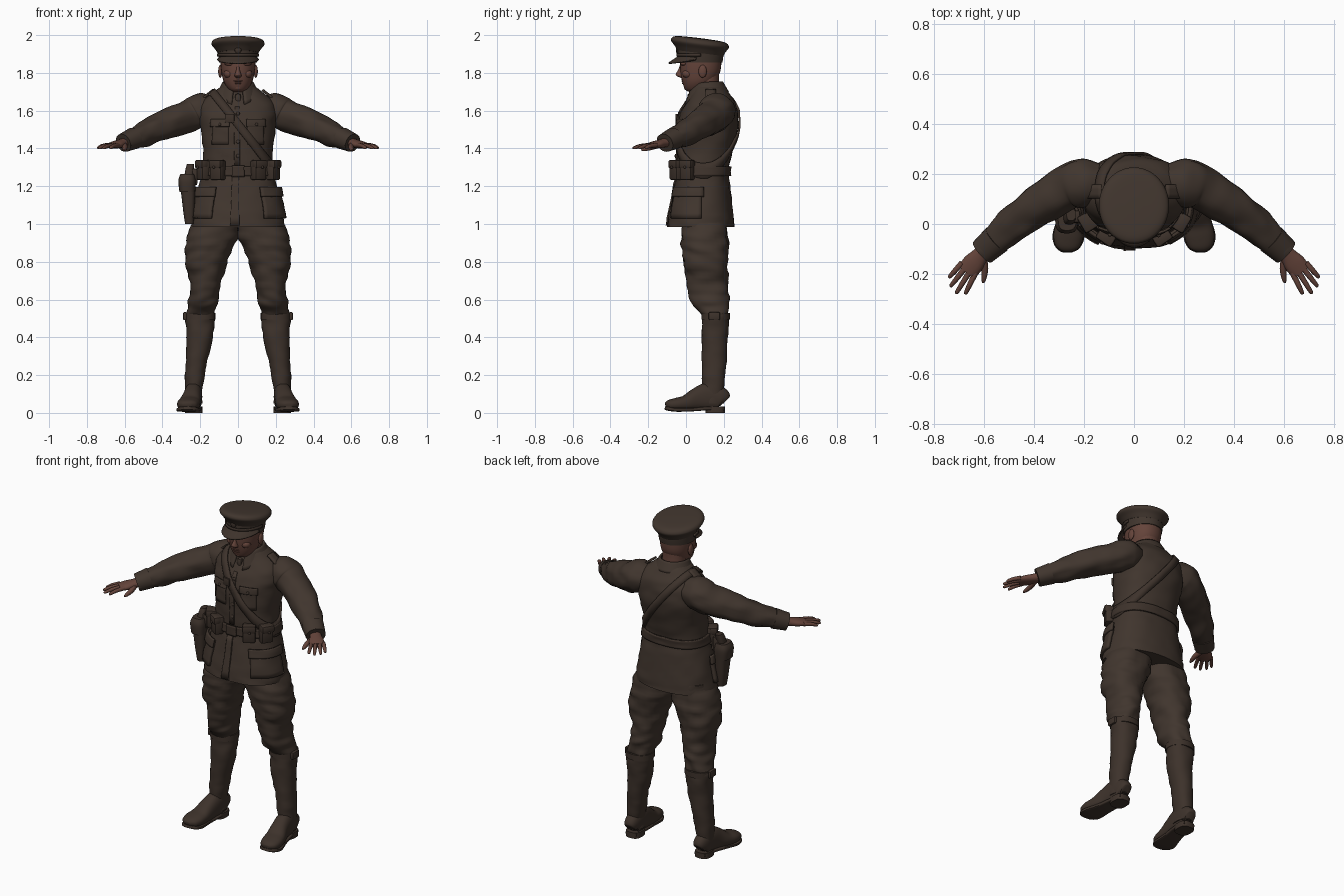
import bpy, bmesh, math
from math import sin, cos, pi, radians
from mathutils import Vector, Matrix, noise
from mathutils.bvhtree import BVHTree

if "Cube" in bpy.data.objects:
    bpy.data.objects.remove(bpy.data.objects["Cube"])

X, Y, Z = Vector((1, 0, 0)), Vector((0, 1, 0)), Vector((0, 0, 1))


def material(name, rgb):
    m = bpy.data.materials.new(name)
    m.use_nodes = True
    m.diffuse_color = (*rgb, 1)
    m.node_tree.nodes["Principled BSDF"].inputs["Base Color"].default_value = (*rgb, 1)
    return m


CLOTH = material("khaki brown cloth", (0.052, 0.036, 0.027))
LEATHER = material("brown leather", (0.047, 0.032, 0.024))
SKIN = material("skin", (0.13, 0.058, 0.043))


def finish(name, bm, mat, angle=40):
    bmesh.ops.recalc_face_normals(bm, faces=bm.faces)
    me = bpy.data.meshes.new(name)
    bm.to_mesh(me)
    bm.free()
    me.materials.append(mat)
    me.shade_smooth()
    me.set_sharp_from_angle(angle=radians(angle))
    ob = bpy.data.objects.new(name, me)
    bpy.context.collection.objects.link(ob)
    return ob


def resample(secs, steps):
    """Catmull-Rom curve through the sections."""
    out = []
    for i in range(len(secs) - 1):
        p = [secs[max(0, min(len(secs) - 1, i + k))] for k in (-1, 0, 1, 2)]
        for s in range(steps):
            t = s / steps
            out.append([0.5 * (2 * b + (c - a) * t + (2 * a - 5 * b + 4 * c - d) * t * t
                               + (3 * b - a - 3 * c + d) * t ** 3) for a, b, c, d in zip(*p)])
    return out + [list(secs[-1])]


def loft(name, secs, mat, side=1, along=False, steps=5, segs=28, power=2.2, wrinkle=0, shear=0):
    """Skin rings (x, y, z, half width, half depth); along = rings square to the path."""
    rings = resample(secs, steps)
    bm = bmesh.new()
    loops = []
    for i, r in enumerate(rings):
        c, u, v = Vector(r[:3]), X, Y
        if along:
            d = Vector(rings[min(i + 1, len(rings) - 1)][:3]) - Vector(rings[max(i - 1, 0)][:3])
            u = d.cross(Z).normalized()
            v = u.cross(d).normalized()
        loop = []
        for k in range(segs):
            ct, st = cos(2 * pi * k / segs), sin(2 * pi * k / segs)
            off = (u * max(r[3], .002) * math.copysign(abs(ct) ** (2 / power), ct)
                   + v * max(r[4], .002) * math.copysign(abs(st) ** (2 / power), st))
            p = c + off
            if wrinkle:
                q = p + off.normalized() * wrinkle * noise.noise(Vector((p.x * 14 + p.z * 9, p.y * 9, p.z * 24)))
                p = q
            p.z -= shear * (p.y - .075)
            p.x *= side
            loop.append(bm.verts.new(p))
        loops.append(loop)
    for a, b in zip(loops, loops[1:]):
        for k in range(segs):
            n = (k + 1) % segs
            bm.faces.new((a[k], a[n], b[n], b[k]))
    bm.faces.new(loops[0])
    bm.faces.new(loops[-1])
    return finish(name, bm, mat, 50)


def sheet(name, fn, nu, nv, mat, thick):
    """Thin plate following fn(u, v)."""
    bm = bmesh.new()
    g = [[bm.verts.new(fn(i / nu, j / nv)) for j in range(nv + 1)] for i in range(nu + 1)]
    for i in range(nu):
        for j in range(nv):
            bm.faces.new((g[i][j], g[i + 1][j], g[i + 1][j + 1], g[i][j + 1]))
    ob = finish(name, bm, mat)
    mod = ob.modifiers.new("thickness", "SOLIDIFY")
    mod.thickness, mod.offset = thick, 0
    return ob


def box(name, centre, size, turn, mat, bevel=.01):
    bm = bmesh.new()
    bmesh.ops.create_cube(bm, size=1)
    bmesh.ops.scale(bm, vec=size, verts=bm.verts)
    bmesh.ops.bevel(bm, geom=bm.edges[:], offset=bevel, segments=2, affect='EDGES', profile=.5)
    bmesh.ops.transform(bm, matrix=Matrix.Translation(centre) @ Matrix.Rotation(turn, 4, 'Z'), verts=bm.verts)
    return finish(name, bm, mat, 35)


def ball(name, centre, size, mat):
    bm = bmesh.new()
    bmesh.ops.create_uvsphere(bm, u_segments=16, v_segments=10, radius=1)
    bmesh.ops.scale(bm, vec=size, verts=bm.verts)
    bmesh.ops.translate(bm, vec=centre, verts=bm.verts)
    return finish(name, bm, mat, 80)


# Tunic body
tunic = loft("tunic", [
    (0, .078, .985, .245, .178), (0, .08, 1.05, .238, .17), (0, .087, 1.2, .208, .148),
    (0, .09, 1.28, .19, .135), (0, .098, 1.38, .184, .147), (0, .115, 1.5, .198, .16),
    (0, .122, 1.58, .208, .152), (0, .13, 1.64, .195, .13), (0, .13, 1.69, .14, .1),
    (0, .12, 1.73, .085, .078), (0, .12, 1.74, .05, .05)], CLOTH, segs=48, power=2.35, wrinkle=.006)
body = BVHTree.FromPolygons([v.co for v in tunic.data.vertices], [p.vertices[:] for p in tunic.data.polygons])


def on_tunic(centre, d, off):
    """Point on the tunic, cast outward from inside."""
    p = body.ray_cast(centre, d)[0]
    return (p if p else centre + d * .15) + d * off


def around(deg, z, off):
    a = radians(deg)
    return on_tunic(Vector((0, .09, z)), Vector((sin(a), -cos(a), 0)), off)


def patch(name, a0, a1, z0, z1, off, thick, mat, n=10):
    return sheet(name, lambda u, v: around(a0 + (a1 - a0) * u, z0 + (z1 - z0) * v, off), n, 6, mat, thick)


# Belt, buckle, front edge and buttons
patch("belt", 0, 360, 1.255, 1.305, .008, .012, LEATHER, 48)
patch("belt_buckle", -12, 12, 1.25, 1.31, .018, .01, LEATHER)
patch("front_edge_lower", -12, 2, .992, 1.25, .004, .008, CLOTH)
patch("front_edge_upper", -8, 4, 1.31, 1.62, .003, .007, CLOTH)
for i in range(4):
    ball("tunic_button", around(0, 1.36 + i * .075, .007), (.01, .006, .01), CLOTH)

# Diagonal shoulder strap
strap_mid, strap_dir = Vector((.03, .115, 1.49)), Vector((-.62, 0, .785))
strap_side = strap_dir.cross(Y)


def strap(u, v):
    a = 2 * pi * u
    return on_tunic(strap_mid + strap_side * (v - .5) * .042, strap_dir * cos(a) + Y * sin(a), .008)


sheet("shoulder_strap", strap, 56, 2, LEATHER, .01)
box("strap_buckle", around(-18, 1.56, .014), (.05, .012, .045), radians(-10), LEATHER, .004)


# Fold-down collar
def collar(u, v):
    a = .3 + (2 * pi - .6) * u
    f = abs(cos(a / 2)) ** 6
    return Vector(((.076 + .032 * v) * sin(a), .112 - (.078 + .032 * v + .012 * f * v) * cos(a),
                   1.752 - v * (.055 + .05 * f) - .02 * f))


sheet("collar", collar, 32, 5, CLOTH, .012)
box("tie_knot", (0, .022, 1.665), (.03, .03, .05), 0, CLOTH)

for s, label in ((1, "left"), (-1, "right")):
    # Pockets and shoulder tabs
    patch(label + "_chest_pocket", s * 20, s * 52, 1.42, 1.545, .003, .008, CLOTH)
    patch(label + "_chest_flap", s * 18, s * 54, 1.515, 1.555, .009, .009, CLOTH)
    patch(label + "_skirt_pocket", s * 40, s * 88, 1.03, 1.18, .008, .016, CLOTH)
    patch(label + "_skirt_flap", s * 37, s * 91, 1.145, 1.195, .02, .012, CLOTH)
    ball(label + "_pocket_button", around(s * 36, 1.527, .015), (.008, .008, .008), CLOTH)
    sheet(label + "_shoulder_tab", lambda u, v: on_tunic(
        Vector((0, .13 + (v - .5) * .055, 1.5)),
        Vector((s * sin(.55 + .5 * u), 0, cos(.55 + .5 * u))), .01), 8, 3, CLOTH, .012)

    # Belt pouches with flaps
    for a in (38, 66):
        d = Vector((sin(radians(a * s)), -cos(radians(a * s)), 0))
        p = around(a * s, 1.285, .018)
        box(label + "_pouch", p, (.072, .055, .105), radians(a * s * .9), LEATHER)
        box(label + "_pouch_flap", p + d * .012 + Z * .032, (.076, .044, .045), radians(a * s * .9), LEATHER)
        ball(label + "_pouch_stud", p + d * .036 + Z * .015, (.007, .007, .007), LEATHER)

    # Sleeve and cuff
    loft(label + "_sleeve", [
        (.12, .155, 1.605, .075, .07), (.2, .16, 1.598, .098, .088), (.26, .15, 1.572, .09, .085),
        (.36, .09, 1.535, .082, .078), (.47, .01, 1.488, .07, .068), (.56, -.07, 1.45, .058, .053),
        (.605, -.11, 1.43, .052, .046)], CLOTH, s, True, 7, wrinkle=.011)
    loft(label + "_cuff", [(.55, -.061, 1.454, .062, .057), (.607, -.112, 1.429, .055, .049)],
         CLOTH, s, True, 3)

    # Hand, fingers and thumb
    loft(label + "_palm", [
        (.585, -.092, 1.436, .032, .026), (.615, -.125, 1.427, .034, .023),
        (.645, -.16, 1.42, .043, .02), (.672, -.193, 1.415, .04, .014)], SKIN, s, True, 4, 16)
    for i, tip in enumerate(((.677, -.282), (.714, -.28), (.737, -.252), (.743, -.216))):
        k = Vector((.635 + .018 * i, -.195 + .013 * i, 1.418))
        t = Vector((*tip, 1.402))
        m = k.lerp(t, .55) + Z * .004
        loft(label + "_finger", [(*k, .012, .012), (*m, .0105, .0105), (*k.lerp(t, .92), .008, .008),
                                 (*t, .003, .003)], SKIN, s, True, 3, 10)
    loft(label + "_thumb", [(.605, -.135, 1.42, .016, .016), (.598, -.18, 1.406, .014, .014),
                            (.602, -.22, 1.395, .01, .01), (.605, -.236, 1.391, .004, .004)],
         SKIN, s, True, 3, 10)

    # Flared breeches
    loft(label + "_breeches", [
        (.115, .1, 1.04, .115, .115), (.136, .1, .93, .133, .125), (.163, .103, .83, .118, .122),
        (.17, .11, .72, .092, .112), (.178, .12, .63, .079, .108), (.188, .13, .575, .08, .098),
        (.198, .15, .535, .075, .078), (.2, .155, .5, .06, .06)], CLOTH, s, steps=6, wrinkle=.014)

    # Tall boot: shaft, top strap, foot, sole and heel
    loft(label + "_boot_shaft", [
        (.2, .157, .53, .074, .07), (.2, .157, .5, .077, .072), (.204, .152, .4, .07, .07),
        (.222, .148, .25, .054, .064), (.233, .145, .14, .047, .058), (.235, .14, .05, .045, .06)],
        LEATHER, s, wrinkle=.007)
    loft(label + "_boot_strap", [(.2, .157, .495, .08, .076), (.2, .157, .53, .08, .076)], LEATHER, s, steps=2)
    box(label + "_strap_buckle", (s * .28, .15, .512), (.022, .06, .042), 0, LEATHER, .006)
    loft(label + "_boot_foot", [
        (.233, .205, .06, .03, .035), (.234, .185, .075, .042, .06), (.236, .12, .085, .047, .075),
        (.243, .06, .072, .05, .062), (.255, 0, .052, .058, .042), (.263, -.05, .046, .06, .034),
        (.267, -.09, .042, .048, .026), (.268, -.108, .038, .022, .014)], LEATHER, s, True, 5, 24, 2.4)
    loft(label + "_boot_sole", [
        (.233, .2, .022, .036, .01), (.236, .12, .024, .046, .01), (.25, .03, .018, .052, .01),
        (.263, -.05, .016, .064, .01), (.268, -.095, .022, .048, .01), (.269, -.112, .026, .02, .008)],
        LEATHER, s, True, 4, 20, 5)
    loft(label + "_boot_heel", [(.234, .155, 0, .046, .052), (.234, .155, .035, .046, .052)],
         LEATHER, s, steps=1, power=2.8)

    # Ears, brows, eyes and cheeks
    ball(label + "_ear", (s * .094, .088, 1.808), (.011, .022, .034), SKIN)
    ball(label + "_brow", (s * .038, -.012, 1.848), (.034, .017, .011), SKIN)
    ball(label + "_eye", (s * .036, -.008, 1.829), (.014, .012, .007), SKIN)
    ball(label + "_cheek", (s * .048, .01, 1.795), (.028, .03, .024), SKIN)

# Head and neck
loft("neck", [(0, .125, 1.64, .075, .07), (0, .11, 1.73, .068, .066), (0, .1, 1.82, .07, .075)], SKIN)
loft("head", [
    (0, .05, 1.698, .022, .03), (0, .052, 1.712, .048, .056), (0, .064, 1.75, .074, .083),
    (0, .075, 1.8, .087, .104), (0, .078, 1.86, .093, .11), (0, .08, 1.92, .09, .108)], SKIN)
loft("nose", [(0, -.012, 1.772, .012, .012), (0, -.03, 1.785, .019, .022), (0, -.03, 1.798, .015, .023),
              (0, -.024, 1.82, .009, .016), (0, -.018, 1.852, .009, .012)], SKIN, segs=14)
ball("upper_lip", (0, -.014, 1.757), (.026, .011, .006), SKIN)
ball("lower_lip", (0, -.011, 1.746), (.022, .011, .006), SKIN)
ball("chin", (0, .008, 1.722), (.026, .018, .016), SKIN)

# Peaked cap: band, tilted crown and visor
loft("cap_band", [(0, .078, 1.855, .1, .115), (0, .078, 1.89, .104, .12), (0, .078, 1.93, .108, .122)],
     CLOTH, segs=40, power=2)
loft("cap_crown", [
    (0, .076, 1.905, .107, .122), (0, .075, 1.927, .122, .135), (0, .074, 1.948, .139, .151),
    (0, .074, 1.962, .139, .152), (0, .074, 1.974, .128, .141), (0, .074, 1.981, .1, .11),
    (0, .074, 1.984, .03, .03)], CLOTH, segs=48, power=2, shear=.125)


def visor(u, v):
    a = radians(-80 + 160 * u)
    return Vector(((.101 + .01 * v) * sin(a), .078 - (.115 + .055 * v) * cos(a),
                   1.888 - .038 * v * cos(a) ** .7 - .01 * (1 - cos(a))))


sheet("cap_visor", visor, 24, 5, LEATHER, .008)
patch_strap = lambda u, v: Vector((.108 * sin(pi * (u - .5)), .078 - .125 * cos(pi * (u - .5)), 1.888 + .014 * v))
sheet("cap_chin_strap", patch_strap, 24, 1, LEATHER, .008)
ball("cap_badge", (0, -.046, 1.922), (.018, .008, .02), LEATHER)

# Holster on the right hip with pistol grip
loft("holster", [(-.258, .02, 1.0, .022, .028), (-.26, .02, 1.06, .029, .036), (-.264, .02, 1.17, .038, .046),
                 (-.268, .02, 1.23, .042, .05), (-.268, .02, 1.262, .034, .042)], LEATHER, segs=20, power=2.8)
loft("holster_flap", [(-.268, .016, 1.17, .042, .05), (-.27, .016, 1.23, .046, .054),
                      (-.268, .018, 1.265, .036, .044)], LEATHER, segs=20, power=2.8)
loft("pistol_grip", [(-.262, .02, 1.24, .024, .026), (-.256, .03, 1.29, .022, .027),
                     (-.252, .038, 1.318, .018, .024)], LEATHER, segs=16, power=3)
box("holster_loop", (-.235, .03, 1.25), (.04, .05, .09), 0, LEATHER)
